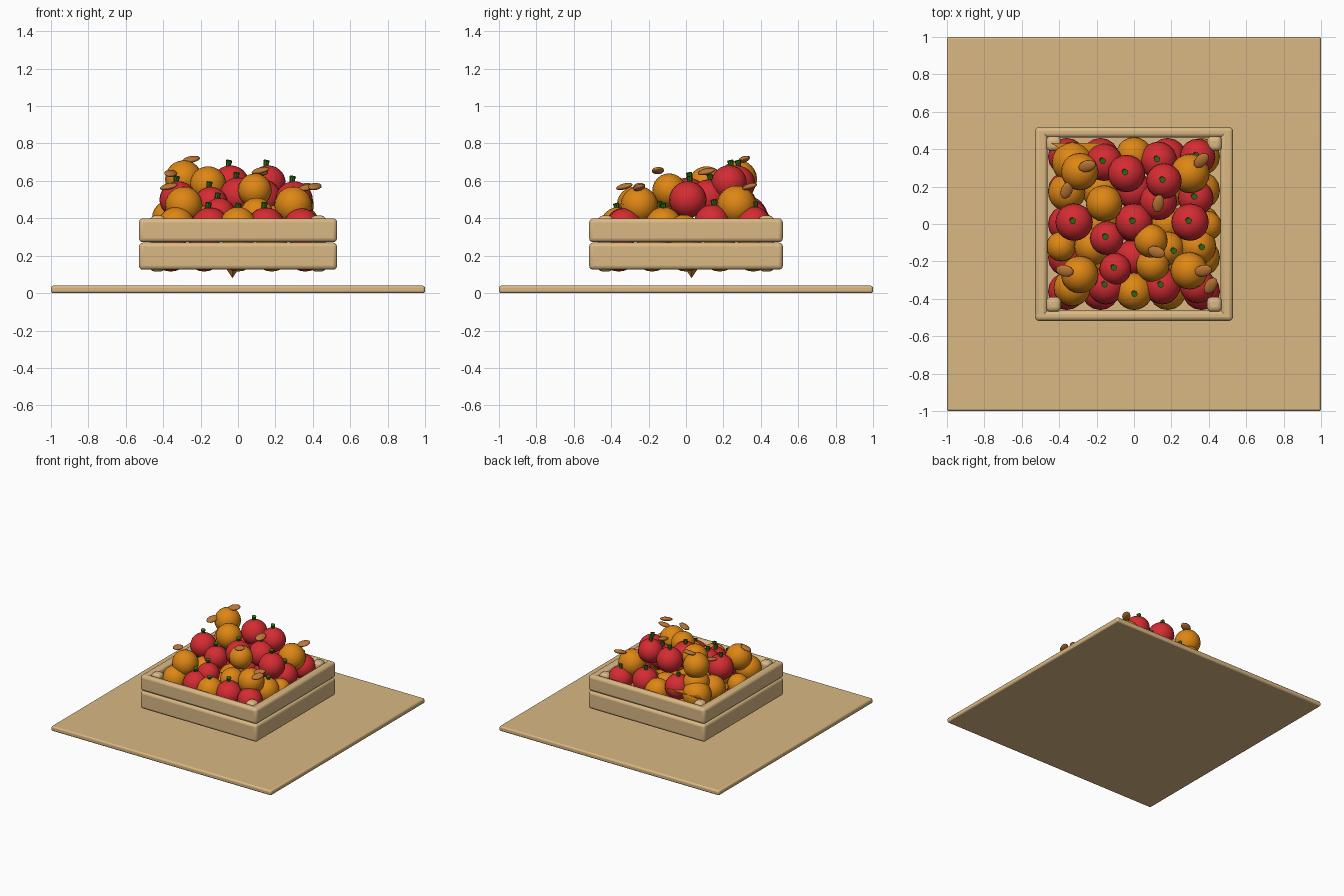
import bpy, math, random
from mathutils import Vector

if "Cube" in bpy.data.objects:
    bpy.data.objects.remove(bpy.data.objects["Cube"])
random.seed(4)


def material(name, rgb):
    m = bpy.data.materials.new(name)
    m.diffuse_color = (*rgb, 1)
    m.use_nodes = True
    m.node_tree.nodes["Principled BSDF"].inputs["Base Color"].default_value = m.diffuse_color
    return m


WOOD = material("pale wood", (0.70, 0.48, 0.23))
ORANGE = material("orange peel", (0.73, 0.24, 0.007))
RED = material("tomato red", (0.66, 0.025, 0.032))
LEAF = material("dry leaf brown", (0.50, 0.18, 0.035))
GREEN = material("stem green", (0.035, 0.17, 0.01))


def finish(name, mat):
    o = bpy.context.object
    o.name = name
    o.data.materials.append(mat)
    bpy.ops.object.shade_smooth_by_angle(angle=math.radians(40))
    return o


def box(name, lo, hi, mat, bevel):
    lo, hi = Vector(lo), Vector(hi)
    bpy.ops.mesh.primitive_cube_add(size=1, location=(lo + hi) / 2)
    o = bpy.context.object
    o.scale = hi - lo
    bpy.ops.object.transform_apply(location=False, rotation=False, scale=True)
    b = o.modifiers.new("round", "BEVEL")
    b.width, b.segments = bevel, 3
    return finish(name, mat)


def ball(name, p, r, mat, scale=(1, 1, 1), rot=(0, 0, 0), seg=20):
    bpy.ops.mesh.primitive_uv_sphere_add(segments=seg, ring_count=seg // 2 + 2,
                                         radius=r, location=p, rotation=rot)
    bpy.context.object.scale = scale
    return finish(name, mat)


def stem(p):
    bpy.ops.mesh.primitive_cone_add(vertices=8, radius1=0.012, radius2=0.017, depth=0.04,
                                    location=p, rotation=(0.2, 0.15, 0))
    finish("stem", GREEN)


# Base board
box("base_board", (-1, -1, 0), (1, 1, 0.04), WOOD, 0.012)

# Crate: two courses of slats on each side, with posts in the corners
for z0, z1 in ((0.125, 0.27), (0.272, 0.40)):
    for s in (-1, 1):
        y0, y1 = sorted((s * 0.462, s * 0.518))
        box("long_slat", (-0.53, y0, z0), (0.53, y1, z1), WOOD, 0.022)
        x0, x1 = sorted((s * 0.462, s * 0.53))
        box("side_slat", (x0, -0.515, z0), (x1, 0.515, z1), WOOD, 0.022)
for sx in (-1, 1):
    for sy in (-1, 1):
        x0, x1 = sorted((sx * 0.39, sx * 0.47))
        y0, y1 = sorted((sy * 0.39, sy * 0.47))
        box("corner_post", (x0, y0, 0.115), (x1, y1, 0.415), WOOD, 0.025)

# Heaped fruit: x, y, z, radius
oranges = [
    (-.29, -.27, .47, .10), (.10, -.22, .42, .09), (.295, -.25, .47, .10),
    (.09, -.09, .55, .09), (-.16, .11, .58, .098), (-.29, .28, .61, .10),
    (.30, .27, .47, .105), (0, -.36, .36, .10), (-.33, -.34, .36, .10),
    (.34, -.12, .36, .10), (.18, -.13, .38, .09), (0, .37, .36, .095),
    (-.33, .33, .40, .11), (-.36, .17, .40, .10), (-.39, -.12, .33, .08),
    (.39, -.01, .34, .08), (-.22, -.12, .38, .10), (-.29, .28, .47, .10),
]
tomatoes = [
    (-.10, -.24, .425, .085), (-.32, .01, .50, .10), (-.04, .27, .585, .10),
    (.16, .23, .59, .095), (.30, .01, .50, .10), (-.145, -.075, .48, .09),
    (0, .01, .52, .10), (.13, .12, .51, .10), (.33, .14, .38, .095),
    (.34, -.33, .36, .095), (.15, -.33, .36, .10), (-.15, -.33, .36, .10),
    (.13, .34, .40, .10), (.34, .36, .37, .095), (-.16, .33, .42, .10),
]
for x, y, z, r in oranges:
    ball("orange", (x, y, z), r, ORANGE)
for x, y, z, r in tomatoes:
    ball("tomato", (x, y, z), r, RED, (1, 1, 0.98))
    stem((x - 0.01, y + 0.01, z + r + 0.005))
for p in ((0, -.37, .46), (.36, -.12, .46), (.21, -.14, .47)):
    stem(p)

# Lower layer of fruit, just showing under the crate
for i in range(5):
    for j in range(5):
        n, m = (("orange", ORANGE), ("tomato", RED))[random.random() < 0.45]
        ball("lower_" + n, ((i - 2) * 0.18, (j - 2) * 0.18, 0.215), 0.10, m, seg=16)

# Curled dry leaves: x, y, z, heading
for x, y, z, a in ((-.25, .31, .715, .3), (-.36, .18, .64, 1.2), (-.37, -.25, .57, -.2),
                   (.12, -.15, .655, -.3), (.13, .11, .65, 1.4), (.37, -.25, .565, .2),
                   (.41, -.33, .57, 1.0), (.36, .34, .57, .8)):
    ball("leaf", (x, y, z), 0.05, LEAF, (1, 0.65, 0.32), (0.25, -0.2, a), 10)

# Leaf tip hanging under the crate
bpy.ops.mesh.primitive_cone_add(vertices=4, radius1=0.04, radius2=0, depth=0.06,
                                location=(-0.03, 0.03, 0.11), rotation=(math.pi, 0, 0))
finish("hanging_leaf_tip", LEAF)

# Flat scrap of peel in the back left corner
bpy.ops.mesh.primitive_cylinder_add(vertices=3, radius=0.15, depth=0.008,
                                    location=(-0.29, 0.40, 0.43), rotation=(0, 0, math.pi))
bpy.context.object.scale = (1.2, 0.45, 1)
finish("peel_scrap", ORANGE)
